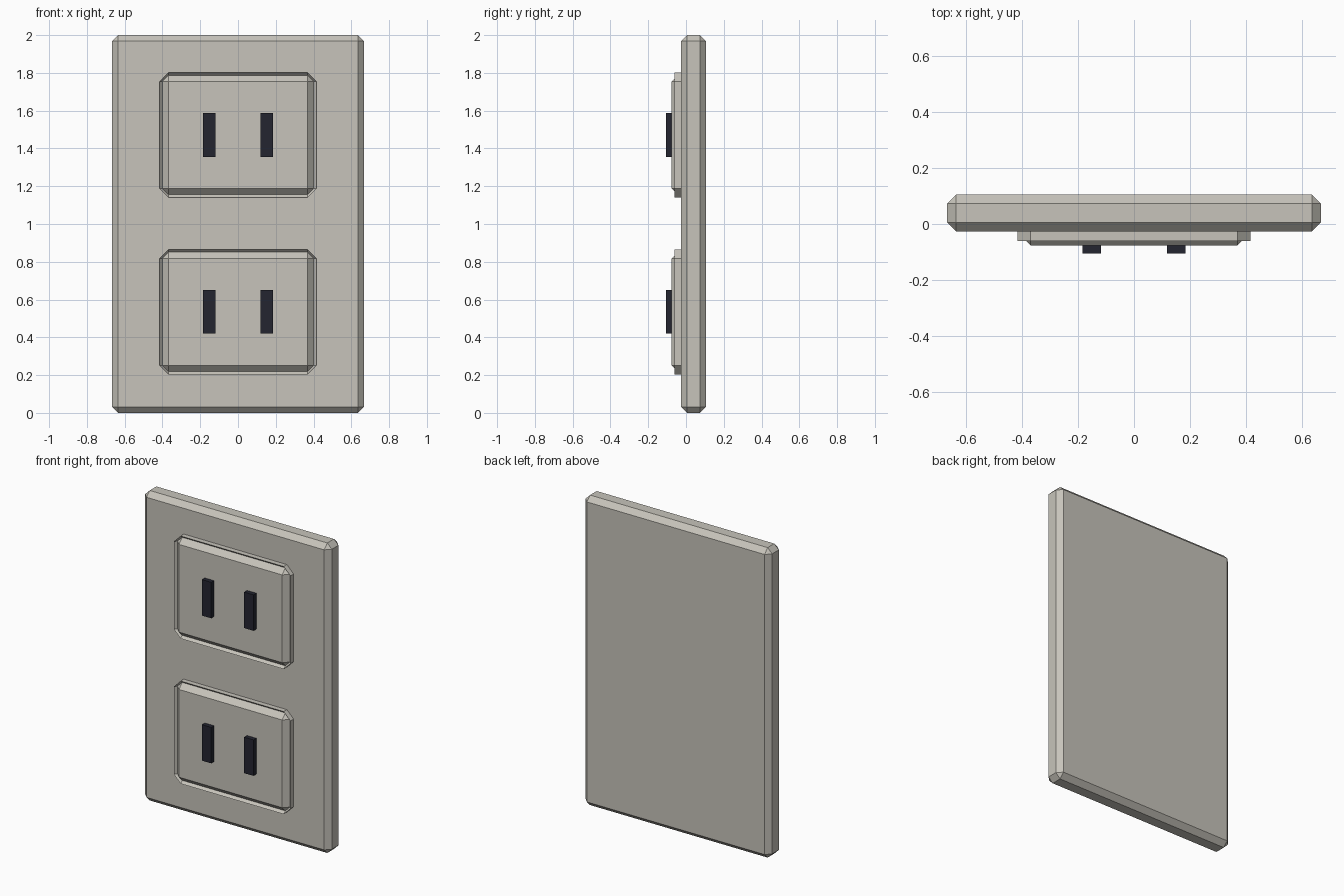
import bpy
import bmesh
from mathutils import Vector

if "Cube" in bpy.data.objects:
    bpy.data.objects.remove(bpy.data.objects["Cube"], do_unlink=True)


def material(name, rgb):
    mat = bpy.data.materials.new(name)
    mat.use_nodes = True
    colour = (*rgb, 1.0)
    mat.diffuse_color = colour
    mat.node_tree.nodes["Principled BSDF"].inputs["Base Color"].default_value = colour
    return mat


ivory = material("warm grey plastic", (0.57, 0.55, 0.495))
dark = material("dark slot", (0.017, 0.018, 0.030))


def finish(bm, name, mat):
    bmesh.ops.recalc_face_normals(bm, faces=bm.faces)
    mesh = bpy.data.meshes.new(name)
    bm.to_mesh(mesh)
    bm.free()
    mesh.materials.append(mat)
    obj = bpy.data.objects.new(name, mesh)
    bpy.context.collection.objects.link(obj)
    return obj


def box(name, low, high, mat, chamfer=0.0):
    low, high = Vector(low), Vector(high)
    bm = bmesh.new()
    bmesh.ops.create_cube(bm, size=1)
    bmesh.ops.scale(bm, vec=high - low, verts=bm.verts)
    bmesh.ops.translate(bm, vec=(low + high) / 2, verts=bm.verts)
    if chamfer:
        bmesh.ops.bevel(bm, geom=bm.edges[:], offset=chamfer, segments=1,
                        affect='EDGES', profile=0.5)
    return finish(bm, name, mat)


PLATE_FRONT, FACE_FRONT, SLOT_FRONT = -0.027, -0.076, -0.105
HALF_W, HALF_H = 0.368, 0.283


def socket(name, z):
    """Raised socket: octagonal wall, V groove, then a chamfered face."""
    bm = bmesh.new()
    rings = []
    # (outward offset, depth) from the wall base to the groove bottom
    for d, y in ((0.048, PLATE_FRONT + 0.005), (0.048, -0.060), (0.033, -0.043)):
        ring = []
        for sx, sz in ((1, 1), (-1, 1), (-1, -1), (1, -1)):
            pair = [(sx * (HALF_W + d), y, z + sz * HALF_H),
                    (sx * HALF_W, y, z + sz * (HALF_H + d))]
            ring += pair if sx * sz > 0 else pair[::-1]
        rings.append([bm.verts.new(p) for p in ring])
    for a, b in zip(rings, rings[1:]):
        for i in range(8):
            j = (i + 1) % 8
            bm.faces.new((a[i], a[j], b[j], b[i]))
    bm.faces.new(rings[0])
    # Face corners, each joined to one cut corner of the groove
    groove = rings[-1]
    face = [bm.verts.new((sx * HALF_W, FACE_FRONT, z + sz * HALF_H))
            for sx, sz in ((1, 1), (-1, 1), (-1, -1), (1, -1))]
    for i in range(4):
        j = (i + 1) % 4
        bm.faces.new((groove[2 * i], groove[2 * i + 1], face[i]))
        bm.faces.new((groove[2 * i + 1], groove[2 * j], face[j], face[i]))
    bm.faces.new(face)
    return finish(bm, name, ivory)


# Wall plate
box("wall_plate", (-0.666, PLATE_FRONT, 0), (0.666, 0.105, 2), ivory, 0.032)

# Two sockets, each with a pair of upright slots
for level, z in (("upper", 1.471), ("lower", 0.535)):
    socket(level + "_socket", z)
    for side, x in (("left", 0.151), ("right", -0.151)):
        box(f"{level}_{side}_slot", (x - 0.033, SLOT_FRONT, z - 0.116),
            (x + 0.033, FACE_FRONT + 0.005, z + 0.116), dark)
